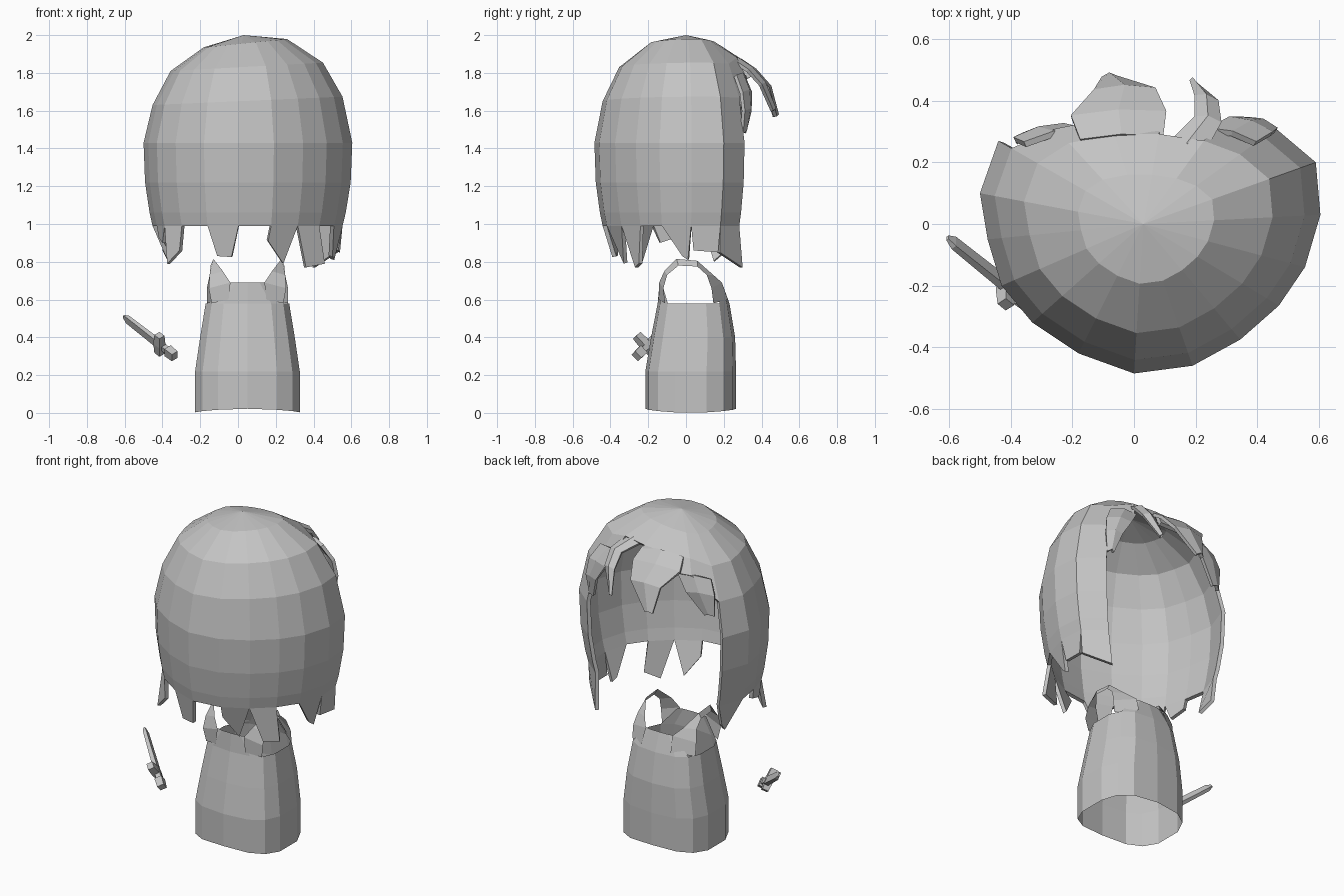
import bpy, bmesh, math
from mathutils import Vector

if "Cube" in bpy.data.objects:
    bpy.data.objects.remove(bpy.data.objects["Cube"])

grey = bpy.data.materials.new("plain_grey")
grey.diffuse_color = (0.55, 0.55, 0.55, 1)
grey.use_nodes = True
grey.node_tree.nodes["Principled BSDF"].inputs["Base Color"].default_value = grey.diffuse_color


def make(name, verts, faces, thickness=0):
    me = bpy.data.meshes.new(name)
    me.from_pydata([tuple(v) for v in verts], [], faces)
    bm = bmesh.new()
    bm.from_mesh(me)
    bmesh.ops.recalc_face_normals(bm, faces=bm.faces)
    bm.to_mesh(me)
    bm.free()
    me.materials.append(grey)
    ob = bpy.data.objects.new(name, me)
    bpy.context.collection.objects.link(ob)
    if thickness:
        mod = ob.modifiers.new("thickness", "SOLIDIFY")
        mod.thickness = thickness
        mod.offset = -1
    return ob


# Hair cap: widest outline, scaled row by row; back columns stop above the face
ring = [(-.44, .27), (-.5, .1), (-.475, -.05), (-.43, -.2), (-.33, -.32), (-.18, -.42),
        (0, -.485), (.19, -.46), (.345, -.375), (.47, -.265), (.555, -.14), (.605, .03),
        (.59, .2), (.46, .31), (.3, .37), (.1, .4), (-.1, .4), (-.3, .36)]
rows = [(1.955, .40), (1.83, .73), (1.65, .91), (1.43, 1), (1.22, .985), (1.06, .94), (.99, .91)]
n, cx = len(ring), .03
verts, faces = [(cx, 0, 2.0)], []
for r, (z, s) in enumerate(rows):
    for i, (x, y) in enumerate(ring):
        zz, ss = z + (.04 * x if z > 1.6 else 0), s
        if i > 13 and r == 1:
            zz += .04
        if i > 13 and r == 2:
            zz, ss = 1.78, .86
        verts.append((cx + (x - cx) * ss, y * ss, zz))
for i in range(n):
    j = (i + 1) % n
    faces.append((0, 1 + i, 1 + j))
    for r in range(len(rows) - 1):
        if i < 13 or r == 0 or (r == 1 and i != 14):
            a, b = 1 + r * n, 1 + (r + 1) * n
            faces.append((a + i, b + i, b + j, a + j))

# Jagged hem: each tooth hangs from one column of the cap
teeth = [(0, (-.40, .22, .86), (-.37, .15, .80)), (2, (-.42, -.05, .93), (-.40, -.14, .90)),
         (3, (-.375, -.25, .79), (-.31, -.27, .86)), (5, (-.11, -.38, .83), (-.035, -.39, .825)),
         (7, (.16, -.38, .91), (.24, -.33, .79)), (8, (.36, -.27, .77), (.46, -.25, .79)),
         (10, (.50, -.02, .83), (.51, .01, .81)), (11, (.53, .04, .86), (.54, .17, .85)),
         (12, (.53, .18, .85), (.41, .30, .77))]
base = 1 + (len(rows) - 1) * n
for i, a, b in teeth:
    k = len(verts)
    verts += [a, b]
    faces.append((base + i, k, k + 1, base + i + 1))
make("hair_cap", verts, faces, .022)


# Fringe locks: tapered strips with a raised centre line
def lock(name, path):
    v, f = [], []
    for x, y, z, w in path:
        side = Vector((1, -.9 * x, 0)).normalized() * w / 2
        c = Vector((x, y, z))
        v += [c - side, c + Vector((0, .012, .012)), c + side]
    for r in range(len(path) - 1):
        for c in range(2):
            a = r * 3 + c
            f.append((a, a + 1, a + 4, a + 3))
    make(name, v, f, .02)


lock("fringe_middle", [(-.04, .28, 1.865, .27), (-.05, .36, 1.81, .31), (-.03, .44, 1.72, .2), (-.08, .48, 1.57, .05)])
lock("fringe_right", [(.17, .25, 1.88, .13), (.24, .34, 1.82, .09), (.235, .41, 1.74, .08), (.19, .465, 1.6, .02)])
lock("fringe_left", [(-.26, .29, 1.77, .2), (-.31, .305, 1.68, .17), (-.36, .285, 1.55, .06)])
lock("fringe_far_right", [(.32, .29, 1.79, .16), (.38, .325, 1.70, .15), (.42, .33, 1.60, .1), (.43, .31, 1.48, .04)])

# Dress body: open tube, armholes at the sides and narrow chest and back panels
N = 14
levels = [(.01, .282, -.215, .265), (.22, .282, -.215, .265), (.40, .255, -.185, .26),
          (.58, .225, -.15, .23), (.69, .115, -.14, .19)]
verts, faces = [], []
for r, (z, hx, y0, y1) in enumerate(levels):
    for i in range(N):
        a = 2 * math.pi * (i + .5) / N
        c, s = math.cos(a), math.sin(a)
        px = math.copysign(abs(c) ** .7, c)
        py = math.copysign(abs(s) ** (.7 if r < 4 else .15), s)
        zz = z + (.012 * abs(s) - .01 * abs(c) if r == 0 else 0)
        verts.append((.05 + hx * px, (y0 + y1) / 2 + (y1 - y0) / 2 * py, zz))
for r in range(len(levels) - 1):
    for i in range(N):
        mid = 2 * math.pi * (i + 1) / N
        if r == 3 and abs(math.sin(mid)) < .6:
            continue
        j = (i + 1) % N
        faces.append((r * N + i, r * N + j, r * N + N + j, r * N + N + i))
make("dress_body", verts, faces)

# Shoulder straps: armhole edge and neck edge as (y, z, distance), mirrored about the dress centre
armhole = [(-.11, .58, .19), (-.12, .66, .205), (-.10, .73, .20), (-.04, .78, .195),
           (.06, .775, .195), (.11, .73, .20), (.135, .66, .215), (.145, .58, .215)]
neck = [(-.145, .60, .10), (-.142, .69, .09), (-.115, .75, .13), (-.05, .815, .18),
        (.06, .805, .18), (.145, .73, .13), (.19, .69, .09), (.222, .60, .10)]
for side, name in ((-1, "strap_left"), (1, "strap_right")):
    v, f = [], []
    for a, b in zip(armhole, neck):
        v += [(.05 + side * a[2], a[0], a[1]), (.05 + side * b[2], b[0], b[1])]
    for k in range(len(neck) - 1):
        f.append((2 * k, 2 * k + 1, 2 * k + 3, 2 * k + 2))
    make(name, v, f)

# Dagger: tapered bars laid along one axis, with a crossing guard
tip, end = Vector((-.605, -.045, .51)), Vector((-.335, -.262, .30))
axis = (end - tip).normalized()
across = Vector((0, -.07, .075)).normalized()
flat = axis.cross(across).normalized()


def bar(name, origin, direction, u, w, sections):
    v, f = [], []
    for d, a, b in sections:
        c = origin + direction * d
        v += [c + u * a + w * b, c - u * a + w * b, c - u * a - w * b, c + u * a - w * b]
    m = len(sections)
    for r in range(m - 1):
        for i in range(4):
            j = (i + 1) % 4
            f.append((r * 4 + i, r * 4 + j, r * 4 + 4 + j, r * 4 + 4 + i))
    f += [(0, 1, 2, 3), tuple(m * 4 - 4 + i for i in range(4))]
    make(name, v, f)


L = (end - tip).length
bar("dagger_blade", tip, axis, across, flat, [(0, .008, .005), (.03, .022, .01), (L * .68, .024, .013)])
bar("dagger_grip", tip, axis, across, flat, [(L * .66, .015, .015), (L * .9, .015, .015)])
bar("dagger_pommel", tip, axis, across, flat, [(L * .86, .026, .022), (L, .024, .02)])
bar("dagger_guard", tip + axis * L * .7 + Vector((0, -.02, 0)), across, axis, flat,
    [(-.065, .02, .018), (0, .024, .022), (.065, .02, .018)])
